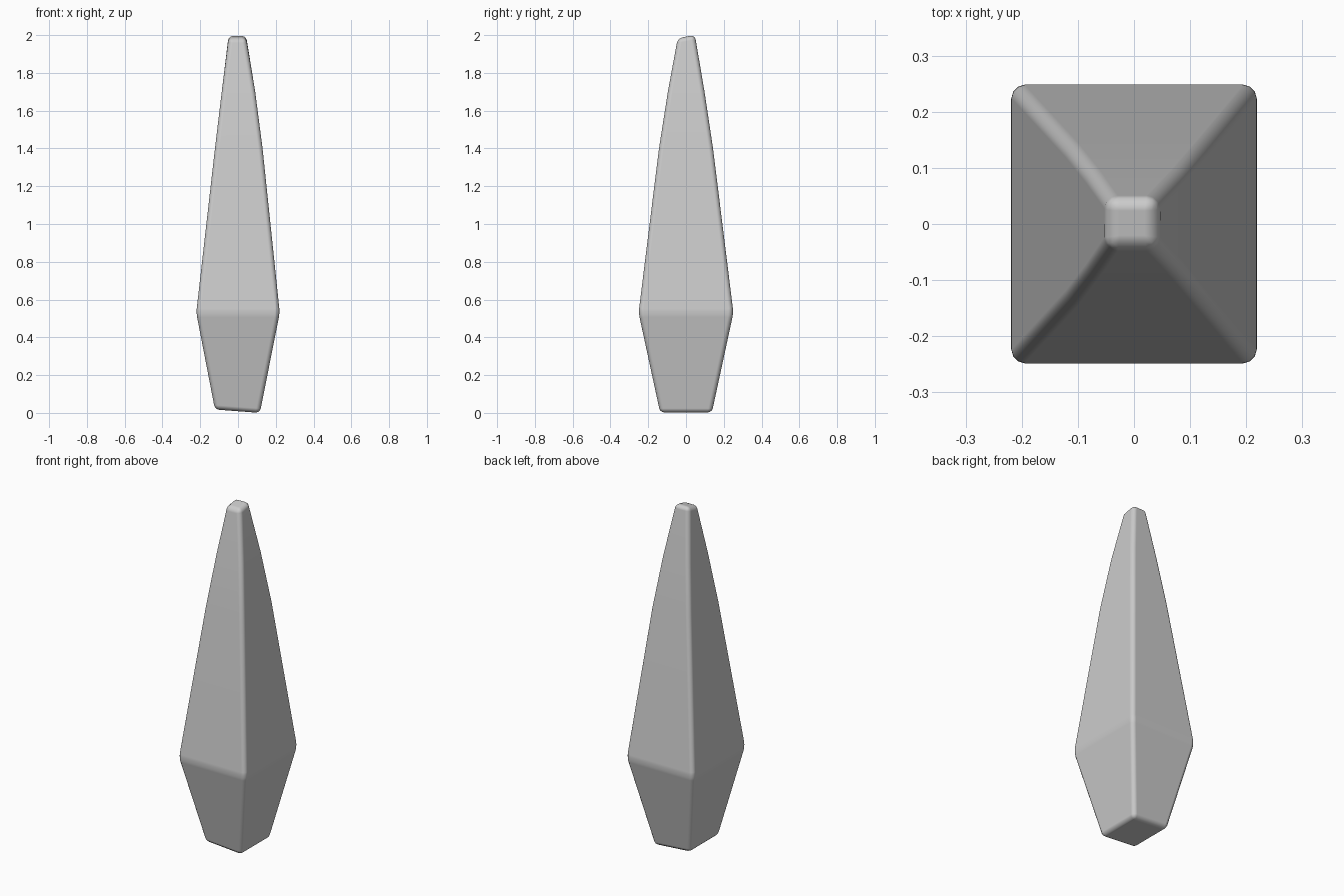
import bpy, bmesh

if "Cube" in bpy.data.objects:
    bpy.data.objects.remove(bpy.data.objects["Cube"])

# Cross-sections: z, x min, x max, y min, y max, tilt along x, tilt along y
sections = [
    (0.009, -0.122, 0.116, -0.137, 0.137, -0.009, 0.0),
    (0.53, -0.221, 0.221, -0.251, 0.251, 0.0, 0.0),
    (1.40, -0.122, 0.130, -0.143, 0.143, 0.0, 0.0),
    (1.70, -0.086, 0.091, -0.096, 0.098, 0.0, 0.0),
    (1.992, -0.050, 0.043, -0.044, 0.047, 0.0, 0.009),
]

# Four-sided shard lofted through the sections
bm = bmesh.new()
rings = []
for z, x0, x1, y0, y1, tx, ty in sections:
    corners = [(x0, y0, -tx - ty), (x1, y0, tx - ty), (x1, y1, tx + ty), (x0, y1, -tx + ty)]
    rings.append([bm.verts.new((x, y, z + dz)) for x, y, dz in corners])
for low, high in zip(rings, rings[1:]):
    for i in range(4):
        j = (i + 1) % 4
        bm.faces.new((low[i], low[j], high[j], high[i]))
bm.faces.new(rings[0][::-1])
bm.faces.new(rings[-1])
bmesh.ops.recalc_face_normals(bm, faces=bm.faces)

mesh = bpy.data.meshes.new("crystal_shard")
bm.to_mesh(mesh)
bm.free()
shard = bpy.data.objects.new("crystal_shard", mesh)
bpy.context.collection.objects.link(shard)

# Softly rounded edges with smooth shading
for p in mesh.polygons:
    p.use_smooth = True
bevel = shard.modifiers.new("rounded_edges", 'BEVEL')
bevel.width = 0.024
bevel.segments = 3
bevel.limit_method = 'ANGLE'
bevel.angle_limit = 0.2
bevel.harden_normals = True
